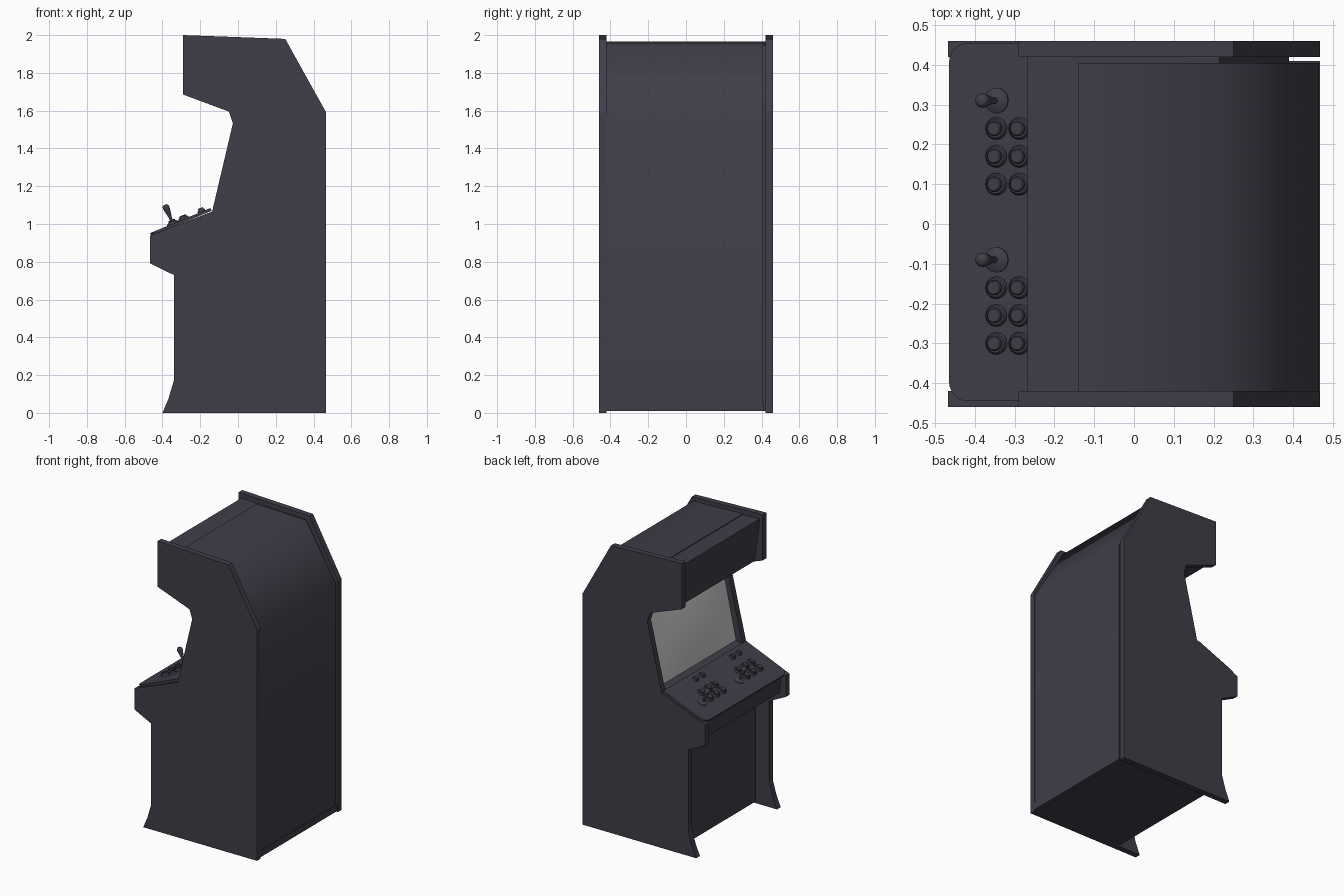
import bpy, bmesh, math
from mathutils import Matrix, Vector

if "Cube" in bpy.data.objects:
    bpy.data.objects.remove(bpy.data.objects["Cube"])

dark = bpy.data.materials.new("dark_laminate")
dark.diffuse_color = (0.05, 0.048, 0.066, 1)
dark.use_nodes = True
dark.node_tree.nodes["Principled BSDF"].inputs["Base Color"].default_value = dark.diffuse_color


def finish(name, bm, mat=dark, smooth=None, matrix=None):
    bmesh.ops.recalc_face_normals(bm, faces=bm.faces)
    if matrix:
        bm.transform(matrix)
    me = bpy.data.meshes.new(name)
    bm.to_mesh(me)
    bm.free()
    ob = bpy.data.objects.new(name, me)
    bpy.context.collection.objects.link(ob)
    if mat:
        me.materials.append(mat)
    if smooth:
        bpy.ops.object.select_all(action='DESELECT')
        ob.select_set(True)
        bpy.context.view_layer.objects.active = ob
        bpy.ops.object.shade_smooth_by_angle(angle=math.radians(smooth))
    return ob


def prism(name, pts, y0, y1, smooth=None):
    """Extrude an x-z outline from y0 to y1."""
    bm = bmesh.new()
    f = bm.faces.new([bm.verts.new((x, y0, z)) for x, z in pts])
    r = bmesh.ops.extrude_face_region(bm, geom=[f])
    vs = [v for v in r['geom'] if isinstance(v, bmesh.types.BMVert)]
    bmesh.ops.translate(bm, vec=(0, y1 - y0, 0), verts=vs)
    return finish(name, bm, smooth=smooth)


def lathe(name, profile, matrix, sides=16, smooth=40):
    """Spin a radius-height profile about local z."""
    bm = bmesh.new()
    rings = []
    for r, h in profile:
        rings.append([bm.verts.new((r * math.cos(2 * math.pi * i / sides),
                                    r * math.sin(2 * math.pi * i / sides), h))
                      for i in range(sides)])
    for a, b in zip(rings, rings[1:]):
        for i in range(sides):
            j = (i + 1) % sides
            bm.faces.new((a[i], a[j], b[j], b[i]))
    bm.faces.new(rings[0])
    bm.faces.new(rings[-1])
    return finish(name, bm, smooth=smooth, matrix=matrix)


# side panels
side = [(-0.40, 0), (0.467, 0), (0.467, 1.59), (0.25, 1.98), (-0.29, 2.0),
        (-0.29, 1.685), (-0.048, 1.595), (-0.027, 1.533), (-0.137, 1.066),
        (-0.467, 0.938), (-0.467, 0.793), (-0.34, 0.73), (-0.34, 0.17), (-0.368, 0.075)]
prism("side_panel_left", side, 0.42, 0.46)
prism("side_panel_right", side, -0.46, -0.42)

# inner body: kick panel, control box, screen recess, speaker panel, marquee
prism("cabinet_body",
      [(-0.235, 0.01), (-0.235, 0.77), (-0.42, 0.81), (-0.43, 0.95), (-0.08, 1.085),
       (0.022, 1.56), (-0.02, 1.597), (-0.228, 1.665), (-0.268, 1.966),
       (0.215, 1.948), (0.39, 1.64), (0.39, 0.01)], -0.42, 0.42)

# rear shell wrapping top, slope and back, stopping short of one side panel
prism("rear_shell",
      [(-0.14, 1.966), (0.235, 1.955), (0.465, 1.57), (0.465, 0.055),
       (0.445, 0.055), (0.445, 1.565), (0.225, 1.937), (-0.14, 1.946)],
      -0.42, 0.405, smooth=65)
prism("base_board", [(0.38, 0.01), (0.467, 0.01), (0.467, 0.055), (0.38, 0.055)],
      -0.42, 0.41)

# gently bulged screen glass
bm = bmesh.new()
N = 8
bot, top = Vector((-0.088, 0, 1.08)), Vector((0.014, 0, 1.56))
out = Vector((-0.978, 0, 0.208))
grid = []
for i in range(N + 1):
    row = []
    for j in range(N + 1):
        u, v = i / N, j / N
        p = bot.lerp(top, v) + Vector((0, -0.42 + 0.84 * u, 0))
        p += out * 0.2 * u * (1 - u) * v * (1 - v)
        row.append(bm.verts.new(p))
    grid.append(row)
for i in range(N):
    for j in range(N):
        bm.faces.new((grid[i][j], grid[i][j + 1], grid[i + 1][j + 1], grid[i + 1][j]))
screen = finish("screen", bm, mat=None, smooth=60)
if screen.data.polygons[0].normal.x > 0:
    screen.data.flip_normals()

# control deck frame: local x runs up the slope, local z is the deck normal
tilt = math.atan2(0.135, 0.325)
ct, st = math.cos(tilt), math.sin(tilt)
deck = Matrix(((ct, 0, -st, -0.465), (0, 1, 0, 0), (st, 0, ct, 0.952), (0, 0, 0, 1)))


def on_deck(x, y):
    return deck @ Matrix.Translation(((x + 0.465) / ct, y, 0))


# control deck slab with rounded front corners
L, r, ya, yb = 0.345, 0.05, -0.445, 0.455
outline = [(L, ya), (L, yb)]
for cy, a0 in ((yb - r, 90), (ya + r, 180)):
    for k in range(7):
        a = math.radians(a0 + 15 * k)
        outline.append((r + r * math.cos(a), cy + r * math.sin(a)))
bm = bmesh.new()
f = bm.faces.new([bm.verts.new((x, y, 0)) for x, y in outline])
e = bmesh.ops.extrude_face_region(bm, geom=[f])
bmesh.ops.translate(bm, vec=(0, 0, -0.016),
                    verts=[v for v in e['geom'] if isinstance(v, bmesh.types.BMVert)])
finish("control_deck", bm, smooth=30, matrix=deck)

# joysticks and buttons for two players
button = [(0.028, -0.002), (0.028, 0.006), (0.024, 0.011), (0.019, 0.011),
          (0.019, 0.018), (0.016, 0.021)]
stick_base = [(0.032, -0.002), (0.032, 0.004), (0.018, 0.012), (0.009, 0.014)]
stick = [(0.008, 0.0), (0.008, 0.035), (0.013, 0.06), (0.018, 0.09),
         (0.017, 0.1), (0.01, 0.108)]
for n, y0 in enumerate((0.31, -0.09), 1):
    lathe(f"joystick_base_{n}", stick_base, on_deck(-0.345, y0))
    lathe(f"joystick_{n}", stick, on_deck(-0.345, y0), smooth=60)
    for k in range(3):
        y = y0 - 0.07 * (k + 1)
        for c, x in enumerate((-0.345, -0.287)):
            lathe(f"button_{n}_{k}_{c}", button, on_deck(x, y))
        if k:
            small = [(0.75 * a, b) for a, b in button]
            lathe(f"start_button_{n}_{k}", small, on_deck(-0.192, y))
